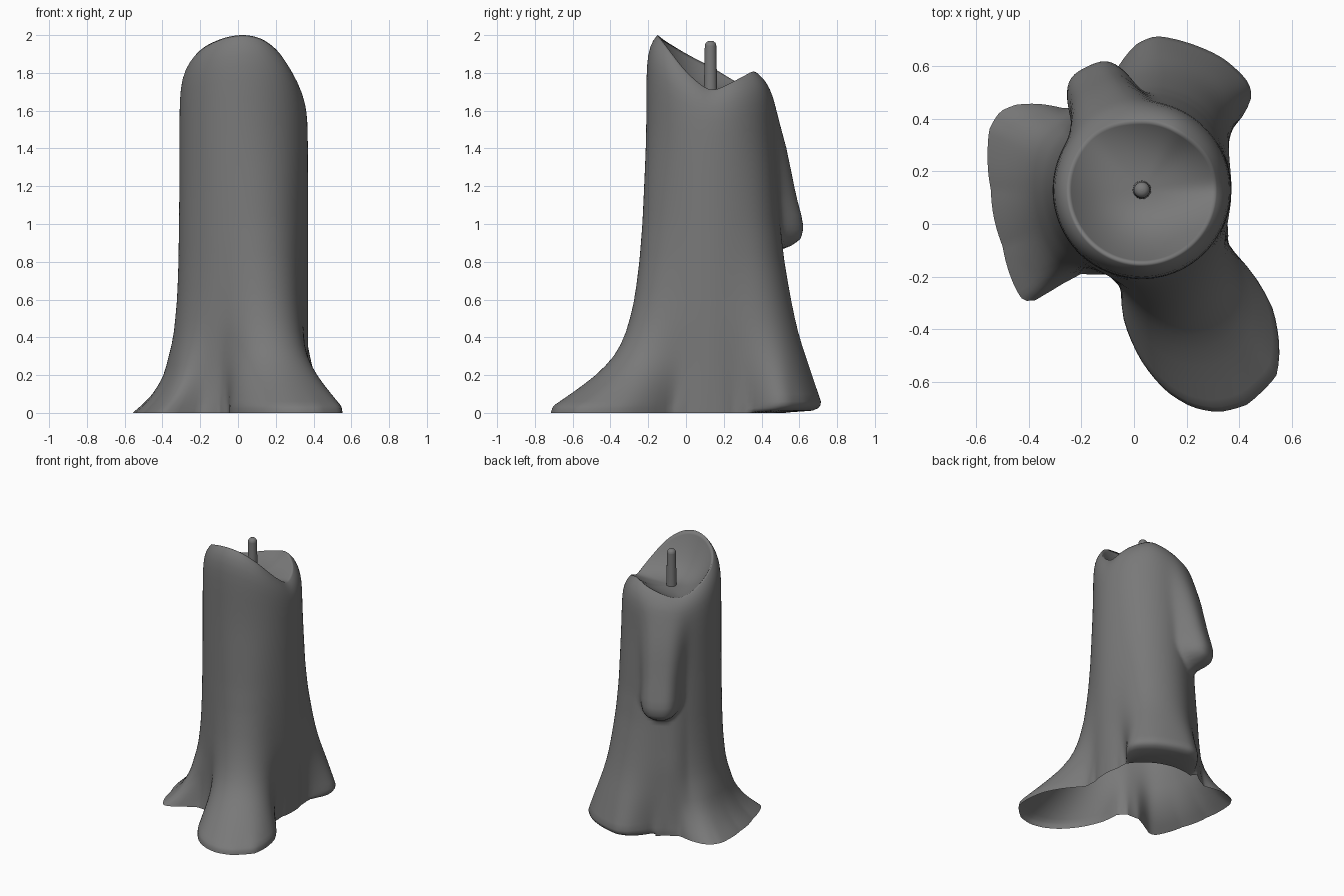
import bpy, bmesh, math

if "Cube" in bpy.data.objects:
    bpy.data.objects.remove(bpy.data.objects["Cube"])

CX, CY, N = 0.03, 0.13, 180
R = 0.34

# foot outline: (angle in degrees, radius) around the candle axis
FOOT = [(0, .34), (20, .345), (33, .38), (36, .48), (40, .555), (45, .585), (58, .597), (71, .595),
        (85, .597), (92, .565), (99, .5), (106, .435), (120, .41), (133, .42), (140, .51), (146, .58), (151, .618),
        (158, .626), (167, .603), (180, .575), (202, .572), (217, .608), (223, .62), (226, .59),
        (229, .48), (234, .394), (248, .345), (258, .38), (261, .48), (270, .655), (277, .775),
        (283, .85), (289, .897), (296, .912), (306, .875), (311, .80), (318, .67), (323, .53),
        (327, .39), (340, .345), (360, .34)]
# rim height by angle
CREST = [(0, 1.69), (30, 1.76), (60, 1.81), (90, 1.77), (135, 1.715), (155, 1.755), (180, 1.83),
         (225, 1.94), (250, 1.985), (270, 2.0), (290, 1.98), (310, 1.915), (335, 1.79), (360, 1.69)]
# how quickly each foot lobe shrinks with height
FRONT = [(0, 1), (.04, .98), (.1, .8), (.2, .55), (.3, .37), (.4, .27), (.6, .16), (.8, .1), (1, .06), (1.4, .01), (1.5, 0)]
LEFT = [(0, 1), (.05, .77), (.1, .57), (.2, .34), (.4, .13), (.6, .05), (.8, .02), (1.2, 0)]
BACK = [(0, .97), (.04, 1), (.1, .92), (.2, .8), (.4, .56), (.6, .38), (.8, .23), (1, .13), (1.4, .02), (1.5, 0)]
# bulge of the hanging drip by height
DRIP = [(.83, 0), (.86, .03), (.88, .09), (.91, .14), (.95, .158), (1.0, .16), (1.2, .115), (1.4, .075), (1.6, .02), (1.72, 0)]


def lerp(table, x):
    if x <= table[0][0]:
        return table[0][1]
    for (a, u), (b, v) in zip(table, table[1:]):
        if x <= b:
            return u + (v - u) * (x - a) / (b - a)
    return table[-1][1]


def soft(table, x, d=.04):
    """Table lookup with rounded corners."""
    d = min(d, x * .5)
    return (lerp(table, x - d) + 2 * lerp(table, x) + lerp(table, x + d)) / 4


def blur(values, sigma):
    """Gaussian smoothing around the ring, sigma in degrees."""
    s = sigma * N / 360
    k = int(3 * s) + 1
    w = [math.exp(-.5 * (i / s) ** 2) for i in range(-k, k + 1)]
    t = sum(w)
    return [sum(w[i + k] * values[(j + i) % N] for i in range(-k, k + 1)) / t for j in range(N)]


def ramp(a, lo, hi):
    t = min(1, max(0, (a - lo) / (hi - lo)))
    return t * t * (3 - 2 * t)


angles = [360 * j / N for j in range(N)]
foot = [lerp(FOOT, a) - R for a in angles]
crest = blur([lerp(CREST, a) for a in angles], 7)
k = 2.0 - max(crest)
crest = [c + k for c in crest]


def fade(a, z):
    """Foot shrink factor, blended between the three lobes."""
    back = 1 - ramp(a, 120, 145) if a > 20 else ramp(a, -20, 20)
    front = ramp(a, 232, 264) if a > 20 else 1 - back
    return front * soft(FRONT, z) + back * soft(BACK, z) + (1 - front - back) * soft(LEFT, z)


def drip(a, z):
    d = (a - 114) / (19 + 14 * max(0, z - 1.1))
    if abs(d) > 2:
        return 0
    lift = .06 * d * d if z < 1.1 else 0
    return lerp(DRIP, z - lift) * math.exp(-abs(d) ** 3.5)


# outer wall rows
heights = [0, .012, .025, .04, .06, .1, .15, .2, .25, .3, .36, .43, .5, .58, .66, .74, .8, .83, .85, .87, .885,
           .9, .92, .94, .97, 1, 1.05, 1.12, 1.2, 1.3, 1.4]
tops = [.25, .45, .6, .72, .82, .9, .95, .98, 1]
rings = []
for h in heights + [1.4 + t for t in tops]:
    excess = blur(foot, 1 + 24 * min(max(h - .04, 0), .45))
    ring = []
    for j, a in enumerate(angles):
        z = h if h <= 1.4 else 1.4 + (crest[j] - 1.4) * (h - 1.4)
        r = R + excess[j] * fade(a, z) + drip(a, z)
        back = ramp(a, 15, 60) * (1 - ramp(a, 90, 140))
        r -= (.06 + .02 * back) * math.exp(-(crest[j] - z) / .06)
        # rounded underside of the back foot
        if 30 < a < 110 and h < .06:
            keep = lerp([(0, 0), (.012, .78), (.025, .9), (.04, .96), (.06, 1)], h)
            r = min(r, .38 + (r - .38) * keep)
        ring.append((a, r, z))
    rings.append(ring)

# melted bowl rows
rim = rings[-1]
for s in (.96, .91, .85, .77, .67, .55, .4, .25, .1):
    rings.append([(a, r * s, 1.7 + (z - 1.7) * s ** 2.6) for a, r, z in rim])

bm = bmesh.new()
vs = [[bm.verts.new((CX + r * math.cos(math.radians(a)), CY + r * math.sin(math.radians(a)), z))
       for a, r, z in ring] for ring in rings]
for lo, hi in zip(vs, vs[1:]):
    for j in range(N):
        n = (j + 1) % N
        bm.faces.new((lo[j], lo[n], hi[n], hi[j]))
mid = bm.verts.new((CX, CY, 1.7))
for j in range(N):
    bm.faces.new((vs[-1][j], vs[-1][(j + 1) % N], mid))
for f in bm.faces:
    f.smooth = True
mesh = bpy.data.meshes.new("candle_wax")
bm.to_mesh(mesh)
bm.free()
wax = bpy.data.objects.new("candle_wax", mesh)
bpy.context.collection.objects.link(wax)

# wick
bpy.ops.mesh.primitive_cone_add(vertices=24, radius1=.036, radius2=.03, depth=.32, location=(CX, CY, 1.81))
wick = bpy.context.object
wick.name = "wick"
bev = wick.modifiers.new("round_tip", 'BEVEL')
bev.width = .026
bev.segments = 5
bev.limit_method = 'ANGLE'
bpy.ops.object.shade_smooth_by_angle(angle=math.radians(50))

# dark grey wax
mat = bpy.data.materials.new("dark_grey")
mat.diffuse_color = (.19, .19, .19, 1)
mat.use_nodes = True
mat.node_tree.nodes["Principled BSDF"].inputs["Base Color"].default_value = mat.diffuse_color
for ob in (wax, wick):
    ob.data.materials.append(mat)
